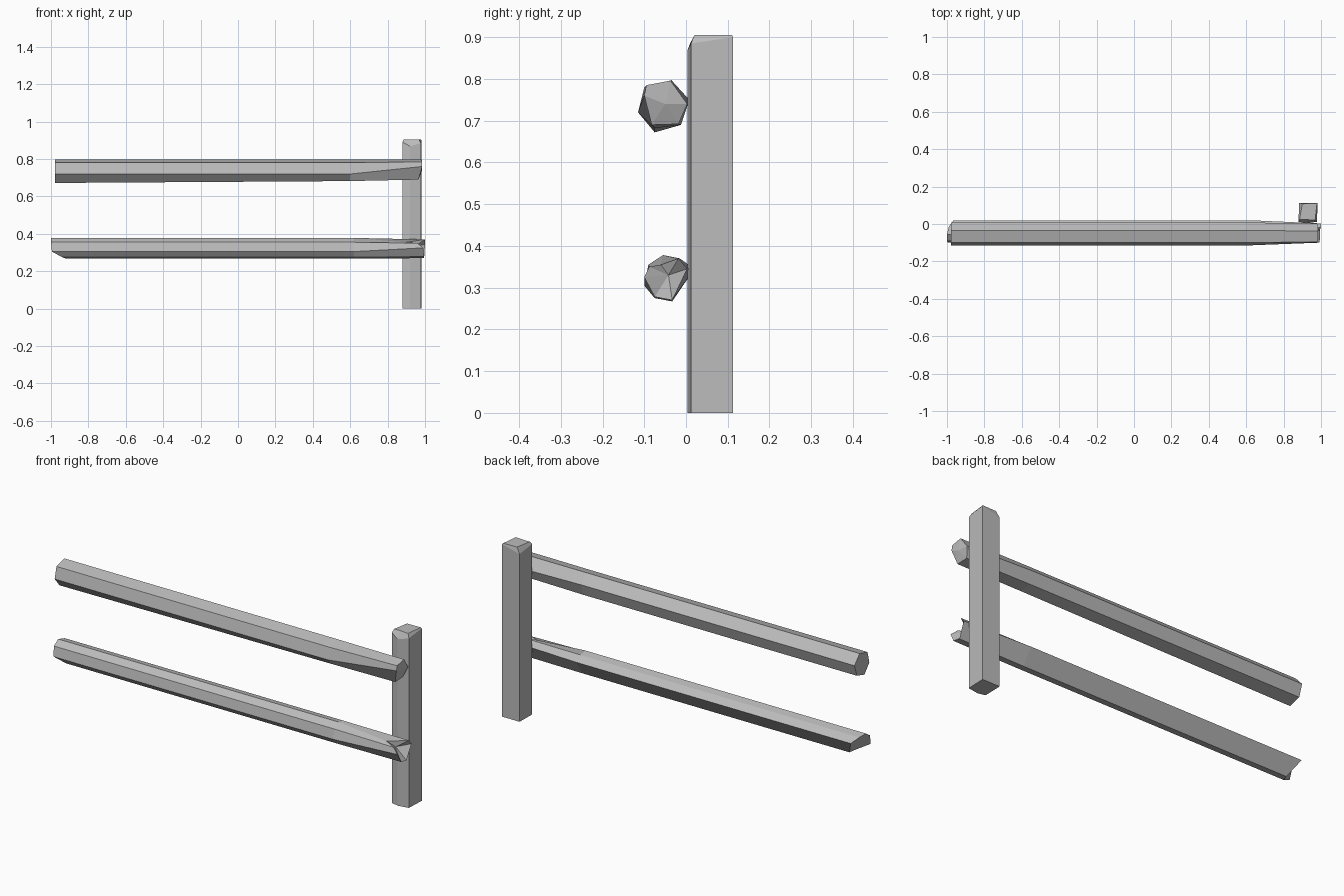
import bpy
import bmesh

cube = bpy.data.objects.get("Cube")
if cube:
    bpy.data.objects.remove(cube, do_unlink=True)

grey = bpy.data.materials.new("weathered_grey")
grey.use_nodes = True
colour = (0.5, 0.5, 0.5, 1)
grey.diffuse_color = colour
grey.node_tree.nodes["Principled BSDF"].inputs["Base Color"].default_value = colour


def loft(name, rings, end_centre=None):
    """Skin matching rings of points; the last cap may fan to a sunken centre."""
    bm = bmesh.new()
    loops = [[bm.verts.new(p) for p in ring] for ring in rings]
    n = len(loops[0])
    for a, b in zip(loops, loops[1:]):
        for i in range(n):
            j = (i + 1) % n
            bm.faces.new((a[i], a[j], b[j], b[i]))
    bm.faces.new(loops[0])
    if end_centre:
        c = bm.verts.new(end_centre)
        for i in range(n):
            bm.faces.new((loops[-1][i], loops[-1][(i + 1) % n], c))
    else:
        bm.faces.new(loops[-1])
    bmesh.ops.recalc_face_normals(bm, faces=bm.faces)
    mesh = bpy.data.meshes.new(name)
    bm.to_mesh(mesh)
    bm.free()
    mesh.materials.append(grey)
    obj = bpy.data.objects.new(name, mesh)
    bpy.context.collection.objects.link(obj)
    return obj


def ring_at(xs, section):
    """Place a y-z section at one x, or at one x per corner."""
    if not isinstance(xs, (list, tuple)):
        xs = [xs] * len(section)
    return [(x, y, z) for x, (y, z) in zip(xs, section)]


# Post: slightly folded front, hewn top edges
plan = [(0.88, 0.012), (0.92, 0.003), (0.978, 0.012), (0.982, 0.113), (0.882, 0.113)]
shoulder = [0.89, 0.868, 0.885, 0.9, 0.875]
crown = [(0.885, 0.024), (0.92, 0.024), (0.968, 0.02), (0.978, 0.11), (0.9, 0.108)]
loft("post", [
    [(x, y, 0) for x, y in plan],
    [(x, y, z) for (x, y), z in zip(plan, shoulder)],
    [(x, y, 0.905) for x, y in crown],
])

# Upper rail: six sides, flat left end, shaved towards the post
upper = [(-0.115, 0.72), (-0.10, 0.78), (-0.035, 0.797),
         (0.008, 0.75), (-0.012, 0.69), (-0.075, 0.672)]
upper_mid = upper[:5] + [(-0.075, 0.682)]
upper_end = [(-0.10, 0.76), (-0.095, 0.785), (-0.037, 0.796),
             (0.003, 0.74), (-0.018, 0.692), (-0.082, 0.69)]
loft("upper_rail", [
    ring_at(-0.978, upper),
    ring_at(0.6, upper_mid),
    ring_at([0.985, 0.985, 0.985, 0.98, 0.965, 0.965], upper_end),
], (0.985, -0.05, 0.74))

# Lower rail: seven sides, undercut left end, split right end
lower = [(-0.10, 0.305), (-0.09, 0.355), (-0.055, 0.378), (-0.015, 0.37),
         (0.02, 0.345), (-0.033, 0.267), (-0.075, 0.275)]
lower_end = [(-0.10, 0.325), (-0.088, 0.35), (-0.06, 0.355), (-0.018, 0.37),
             (0.003, 0.345), (-0.033, 0.27), (-0.075, 0.278)]
loft("lower_rail", [
    ring_at([-0.995, -1, -1, -0.99, -0.965, -0.92, -0.94], lower),
    ring_at(0.62, lower),
    ring_at([0.99, 0.96, 0.9, 1, 1, 0.995, 0.995], lower_end),
], (0.94, -0.042, 0.33))
